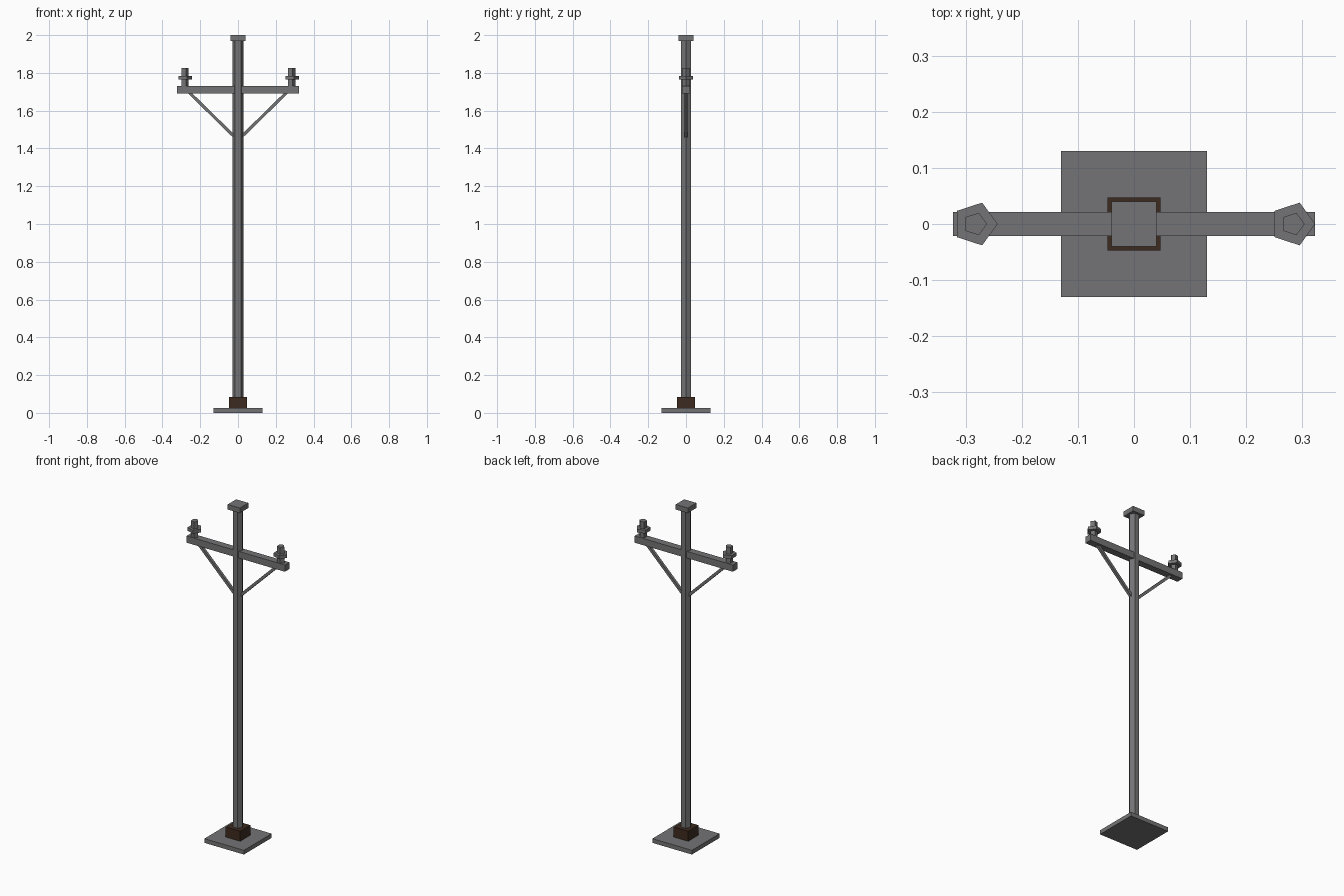
import bpy
import math

if "Cube" in bpy.data.objects:
    bpy.data.objects.remove(bpy.data.objects["Cube"])


def material(name, rgb):
    m = bpy.data.materials.new(name)
    m.diffuse_color = (*rgb, 1)
    m.use_nodes = True
    m.node_tree.nodes["Principled BSDF"].inputs["Base Color"].default_value = m.diffuse_color
    return m


grey = material("weathered_grey", (0.175, 0.175, 0.18))
brown = material("dark_brown", (0.047, 0.024, 0.014))


def box(name, size, loc, mat, tilt=0):
    bpy.ops.mesh.primitive_cube_add(size=1, location=loc, rotation=(0, tilt, 0))
    o = bpy.context.object
    o.name = name
    o.scale = size
    o.data.materials.append(mat)
    return o


def prism(name, sides, radius, x, z0, z1, mat):
    # upright prism with one corner pointing along +x
    bpy.ops.mesh.primitive_cylinder_add(vertices=sides, radius=radius, depth=z1 - z0,
                                        location=(x, 0, (z0 + z1) / 2))
    o = bpy.context.object
    o.name = name
    o.rotation_euler.z = -math.pi / 2
    o.data.materials.append(mat)
    return o


# base, collar, pole and cap
box("base_plate", (0.26, 0.26, 0.025), (0, 0, 0.0125), grey)
box("base_collar", (0.095, 0.095, 0.06), (0, 0, 0.055), brown)
prism("pole", 6, 0.03, 0, 0.02, 1.98, grey)
box("pole_cap", (0.08, 0.08, 0.03), (0, 0, 1.985), grey)

# cross arm
box("cross_arm", (0.646, 0.042, 0.04), (0, 0, 1.71), grey)

for side, s in (("left", -1), ("right", 1)):
    # diagonal brace from pole to arm
    x0, z0, x1, z1 = 0.02, 1.463, 0.262, 1.70
    box(side + "_brace", (math.hypot(x1 - x0, z1 - z0), 0.016, 0.016),
        (s * (x0 + x1) / 2, 0, (z0 + z1) / 2), grey, -s * math.atan2(z1 - z0, x1 - x0))
    # insulator with its flange
    prism(side + "_insulator", 5, 0.021, s * 0.283, 1.725, 1.825, grey)
    prism(side + "_insulator_flange", 5, 0.04, s * 0.283, 1.764, 1.784, grey)
